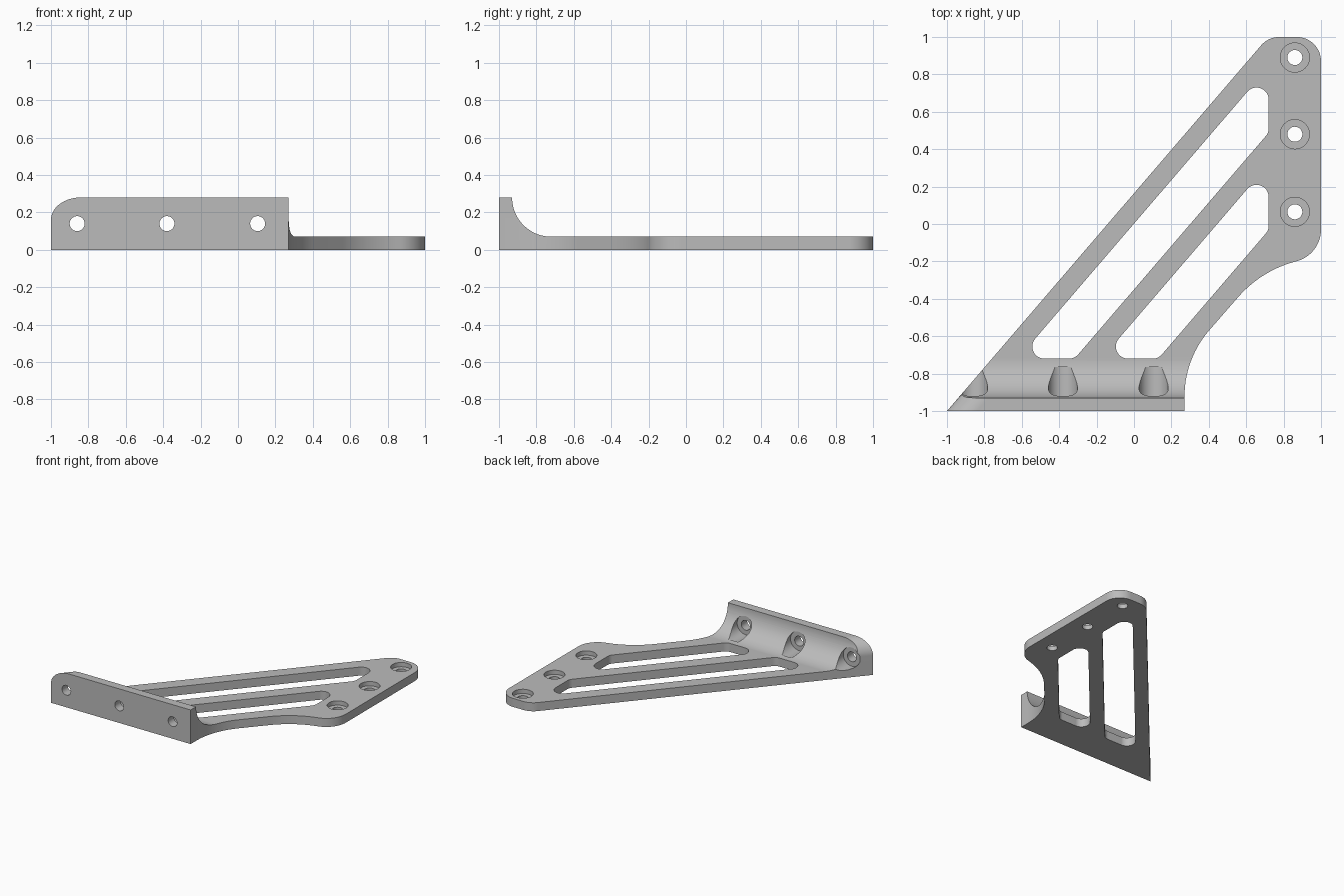
import bpy
import bmesh
import math
from mathutils import Vector

cube = bpy.data.objects.get("Cube")
if cube:
    bpy.data.objects.remove(cube, do_unlink=True)

SLOPE = 1.164          # rise of the diagonal edge in plan
PLATE = 0.07           # plate thickness
HEIGHT = 0.28          # flange height


def round_corners(corners, steps=14):
    """Outline from (x, y, radius) corners, each replaced by a tangent arc."""
    out = []
    for i, (x, y, r) in enumerate(corners):
        p = Vector((x, y))
        if r == 0:
            out.append(p)
            continue
        a = (Vector(corners[i - 1][:2]) - p).normalized()
        b = (Vector(corners[(i + 1) % len(corners)][:2]) - p).normalized()
        half = a.angle(b) / 2
        centre = p + (a + b).normalized() * r / math.sin(half)
        start = p + a * r / math.tan(half) - centre
        end = p + b * r / math.tan(half) - centre
        sweep = math.pi - 2 * half
        for k in range(steps + 1):
            t = k / steps
            out.append(centre + (start * math.sin((1 - t) * sweep)
                                 + end * math.sin(t * sweep)) / math.sin(sweep))
    return out


def prism(name, points, direction):
    """Solid made by sweeping a planar 3D outline along a direction."""
    bm = bmesh.new()
    face = bm.faces.new([bm.verts.new(p) for p in points])
    new = bmesh.ops.extrude_face_region(bm, geom=[face])["geom"]
    bmesh.ops.translate(bm, vec=direction,
                        verts=[v for v in new if isinstance(v, bmesh.types.BMVert)])
    bmesh.ops.recalc_face_normals(bm, faces=bm.faces[:])
    mesh = bpy.data.meshes.new(name)
    bm.to_mesh(mesh)
    bm.free()
    obj = bpy.data.objects.new(name, mesh)
    bpy.context.collection.objects.link(obj)
    return obj


def plan_prism(name, corners):
    pts = [(p.x, p.y, -0.1) for p in round_corners(corners)]
    return prism(name, pts, (0, 0, 0.6))


def cylinder(name, start, direction, radius, sides=48):
    d = Vector(direction)
    turn = d.to_track_quat("Z", "Y")
    ring = [Vector(start) + turn @ Vector((radius * math.cos(a), radius * math.sin(a), 0))
            for a in (2 * math.pi * k / sides for k in range(sides))]
    return prism(name, ring, d)


def combine(target, cutter, operation="DIFFERENCE"):
    mod = target.modifiers.new("cut", "BOOLEAN")
    mod.operation = operation
    mod.solver = "EXACT"
    mod.object = cutter
    bpy.context.view_layer.objects.active = target
    bpy.ops.object.modifier_apply(modifier=mod.name)
    bpy.data.objects.remove(cutter, do_unlink=True)


# Side profile: flat plate sweeping up into the front flange
side = round_corners([(-1, 0, 0), (1.1, 0, 0), (1.1, PLATE, 0),
                      (-0.93, PLATE, HEIGHT - PLATE), (-0.93, HEIGHT, 0), (-1, HEIGHT, 0)], 24)
bracket = prism("angle_bracket", [(-1.2, y, z) for y, z in side], (2.4, 0, 0))

# Plan outline
outline = [(-1 - 0.1 / SLOPE, -1.1, 0), (0.27, -1.1, 0), (0.27, -0.72, 0.54),
           (0.68, -0.25, 0.61), (1, -0.164, 0.176), (1, 1, 0.13),
           (-1 + 2 / SLOPE, 1, 0.13)]
combine(bracket, plan_prism("outline_tool", outline), "INTERSECT")

# Two slanted lightening slots
for top_y, low_y in ((0.84, 0.488), (0.32, -0.033)):
    foot = -0.72
    slot = [(0.72 - (top_y - foot) / SLOPE, foot, 0.065),
            (0.72 - (low_y - foot) / SLOPE, foot, 0.065),
            (0.72, low_y, 0.065), (0.72, top_y, 0.065)]
    combine(bracket, plan_prism("slot_tool", slot))

# Rounded upper corner of the flange, following the diagonal edge
corner = [(-1.1, 0.16), (-1.1, 0.4), (-0.84, 0.4)]
for k in range(17):
    a = math.pi / 2 * (1 + k / 16)
    corner.append((-0.84 + 0.16 * math.cos(a), 0.16 + 0.12 * math.sin(a)))
combine(bracket, prism("corner_tool", [(x - 0.1 / SLOPE, -1.1, z) for x, z in corner],
                       (0.6 / SLOPE, 0.6, 0)))

# Counterbored holes through the plate
for y in (0.89, 0.48, 0.065):
    combine(bracket, cylinder("hole_tool", (0.86, y, -0.1), (0, 0, 0.4), 0.04))
    combine(bracket, cylinder("bore_tool", (0.86, y, 0.035), (0, 0, 0.3), 0.078))

# Counterbored holes through the flange
for x in (-0.86, -0.38, 0.105):
    combine(bracket, cylinder("hole_tool", (x, -1.1, 0.14), (0, 0.3, 0), 0.04))
    combine(bracket, cylinder("bore_tool", (x, -0.925, 0.14), (0, 0.16, 0), 0.078))

# Finish
grey = bpy.data.materials.new("plain_grey")
grey.use_nodes = True
colour = (0.5, 0.5, 0.5, 1)
grey.diffuse_color = colour
grey.node_tree.nodes["Principled BSDF"].inputs["Base Color"].default_value = colour
bracket.data.materials.clear()
bracket.data.materials.append(grey)

bpy.ops.object.select_all(action="DESELECT")
bracket.select_set(True)
bpy.context.view_layer.objects.active = bracket
bpy.ops.object.shade_smooth_by_angle(angle=math.radians(30))
weighted = bracket.modifiers.new("even_shading", "WEIGHTED_NORMAL")
weighted.keep_sharp = True
